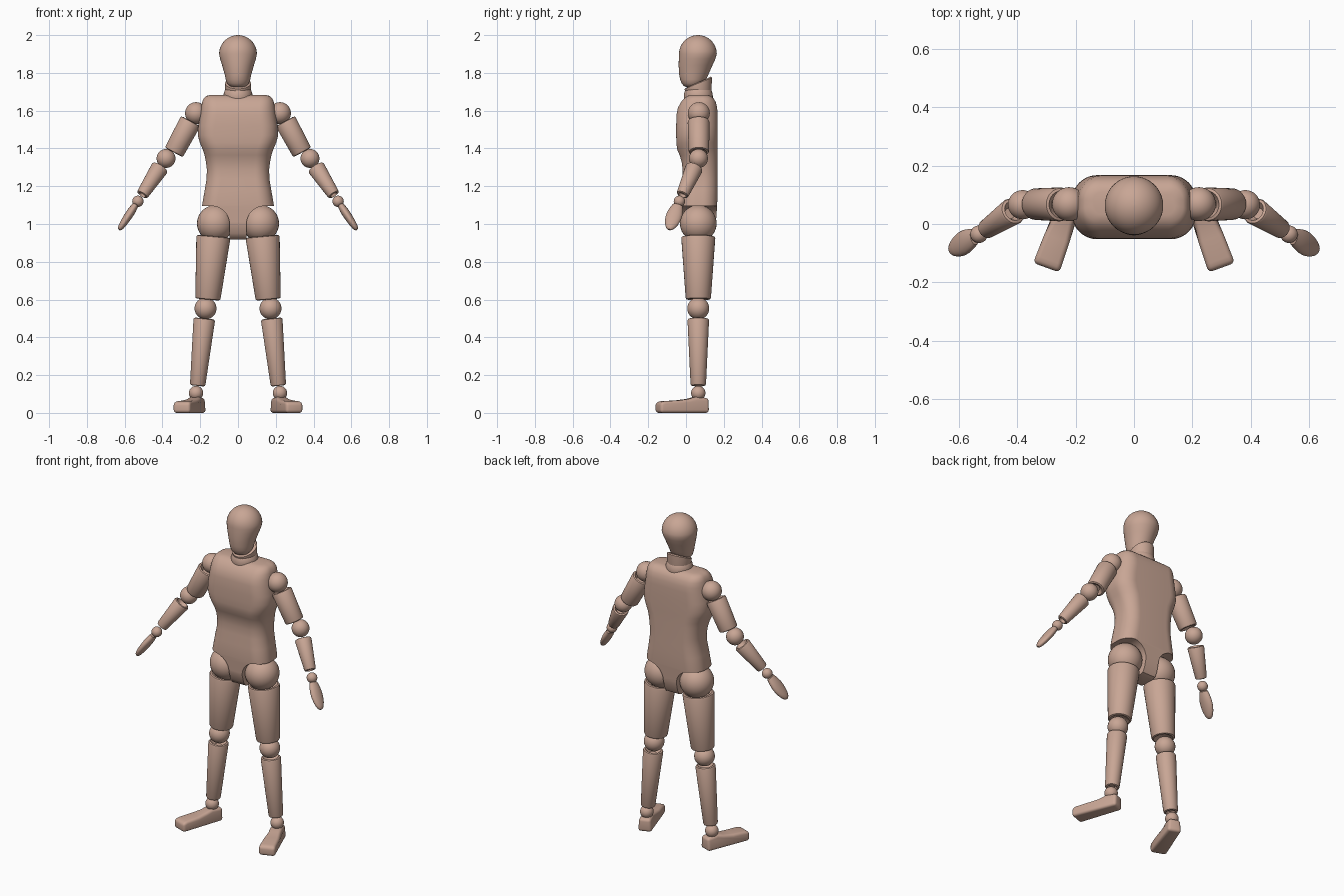
import bpy, bmesh
from math import sin, cos, pi, radians
from mathutils import Vector, Matrix

if "Cube" in bpy.data.objects:
    bpy.data.objects.remove(bpy.data.objects["Cube"])

wood = bpy.data.materials.new("wood")
wood.diffuse_color = (0.58, 0.38, 0.30, 1)
wood.use_nodes = True
wood.node_tree.nodes["Principled BSDF"].inputs["Base Color"].default_value = wood.diffuse_color
CY = 0.065  # depth of the body axis


def finish(name, bm, mirror=False):
    bmesh.ops.recalc_face_normals(bm, faces=bm.faces)
    me = bpy.data.meshes.new(name)
    bm.to_mesh(me)
    bm.free()
    me.materials.append(wood)
    ob = bpy.data.objects.new(name, me)
    bpy.context.collection.objects.link(ob)
    smooth(ob)
    if mirror:
        ob.modifiers.new("Mirror", 'MIRROR').use_mirror_merge = False
    return ob


def smooth(ob):
    bpy.ops.object.select_all(action='DESELECT')
    ob.select_set(True)
    bpy.context.view_layer.objects.active = ob
    bpy.ops.object.shade_smooth_by_angle(angle=radians(35))


def loft(name, rings, mirror=False):
    """Skin a list of equal-length point rings and cap both ends."""
    bm = bmesh.new()
    vs = [[bm.verts.new(p) for p in ring] for ring in rings]
    n = len(vs[0])
    for a, b in zip(vs, vs[1:]):
        for i in range(n):
            j = (i + 1) % n
            bm.faces.new((a[i], a[j], b[j], b[i]))
    bm.faces.new(vs[0])
    bm.faces.new(vs[-1])
    return finish(name, bm, mirror)


def ellipse(z, rx, y0, y1, slant=0.0, n=40):
    c, r = (y0 + y1) / 2, (y1 - y0) / 2
    return [Vector((rx * cos(t), c + r * sin(t), z + slant * sin(t)))
            for t in (2 * pi * i / n for i in range(n))]


def rounded_rect(z, hw, y0, y1, k=10):
    c, hd = (y0 + y1) / 2, (y1 - y0) / 2
    r = 0.8 * min(hw, hd)
    pts = []
    for q, (sx, sy) in enumerate(((1, 1), (-1, 1), (-1, -1), (1, -1))):
        for i in range(k + 1):
            t = (q + i / k) * pi / 2
            pts.append(Vector((sx * (hw - r) + r * cos(t),
                               c + sy * (hd - r) + r * sin(t), z)))
    return pts


def ball(name, loc, r, mirror=True):
    bm = bmesh.new()
    bmesh.ops.create_uvsphere(bm, u_segments=32, v_segments=20, radius=r,
                              matrix=Matrix.Translation(loc))
    return finish(name, bm, mirror)


def limb(name, a, b, r1, r2):
    """Tapered cylinder with softened rims and cupped ends."""
    a, b = Vector(a), Vector(b)
    d = b - a
    L = d.length
    q = d.to_track_quat('Z', 'Y')
    prof = [(0.025, r1 * .4), (0, r1 - .012), (0.003, r1 - .003), (0.01, r1),
            (L - .01, r2), (L - .003, r2 - .003), (L, r2 - .012), (L - .015, r2 * .4)]
    loft(name, [[a + q @ Vector((r * cos(2 * pi * i / 32), r * sin(2 * pi * i / 32), s))
                 for i in range(32)] for s, r in prof], True)


# head: narrow chin growing into a round skull
head = [(1.725, .03, .0, .06), (1.731, .045, -.012, .075), (1.745, .058, -.023, .093),
        (1.765, .065, -.031, .106), (1.79, .07, -.036, .118), (1.84, .084, -.039, .14),
        (1.875, .095, -.038, .156)]
for i in range(12):
    t = radians(i * 8)
    r = 0.1 * cos(t)
    head.append((1.9 + .1 * sin(t), r, .063 - r, .063 + r))
loft("head", [ellipse(*s) for s in head])

# neck ball and slanted collar
ball("neck_ball", (0, CY, 1.675), .077, False)
loft("neck", [ellipse(1.68, .06, .01, .13), ellipse(1.705, .068, -.002, .135, .015),
              ellipse(1.745, .068, -.008, .138, .03), ellipse(1.75, .06, 0, .132, .03)])

# torso
sections = [(.918, .06, .03, .11), (.925, .12, .01, .13), (.95, .17, -.008, .145),
            (1.0, .187, -.024, .158), (1.1, .19, -.03, .165), (1.18, .176, -.027, .167),
            (1.24, .166, -.02, .167), (1.29, .165, -.018, .167), (1.33, .17, -.023, .167),
            (1.365, .177, -.034, .167), (1.395, .187, -.047, .167), (1.43, .202, -.051, .167),
            (1.47, .213, -.052, .167), (1.52, .21, -.052, .167), (1.58, .2, -.05, .167),
            (1.615, .195, -.043, .165), (1.645, .19, -.027, .158), (1.665, .182, -.01, .146),
            (1.678, .168, .008, .13), (1.684, .14, .03, .11)]
torso = loft("torso", [rounded_rect(*s) for s in sections])

# arched leg openings cut through the torso
for side in (-1, 1):
    arch = [(.4, .8), (.4, 1.095)]
    arch += [(.14 + .095 * cos(t), 1 + .095 * sin(t))
             for t in (pi / 2 + i * pi / 24 for i in range(13))]
    arch.append((.045, .8))
    cutter = loft("leg_cutter", [[Vector((side * x, y, z)) for x, z in arch]
                                 for y in (-.4, .5)])
    cutter.hide_render = True
    mod = torso.modifiers.new("Cut", 'BOOLEAN')
    mod.operation = 'DIFFERENCE'
    mod.solver = 'EXACT'
    mod.object = cutter
    bpy.context.view_layer.objects.active = torso
    bpy.ops.object.modifier_apply(modifier=mod.name)
    bpy.data.objects.remove(cutter)
smooth(torso)

# arms
ball("shoulder_ball", (.222, .068, 1.587), .058)
limb("upper_arm", (.25, .067, 1.545), (.34, .068, 1.379), .058, .054)
ball("elbow_ball", (.381, .066, 1.347), .05)
limb("forearm", (.412, .045, 1.30), (.508, -.02, 1.153), .047, .033)
ball("wrist_ball", (.53, -.035, 1.12), .03)

# hand: flat mitten along the forearm direction
start, end = Vector((.543, -.043, 1.1)), Vector((.63, -.09, .968))
axis = (end - start).normalized()
across = (Vector((0, 1, 0)) - axis * axis.y).normalized()
thick = axis.cross(across)
hand = [(0, .022, .012), (.004, .028, .017), (.03, .036, .021), (.06, .042, .022),
        (.09, .042, .021), (.12, .036, .019), (.142, .027, .016), (.155, .018, .012),
        (.162, .008, .006)]
loft("hand", [[start + axis * s + across * (w * cos(i * pi / 14)) + thick * (h * sin(i * pi / 14))
               for i in range(28)] for s, w, h in hand], True)

# legs
ball("hip_ball", (.12, CY, 1.003), .097)
limb("thigh", (.13, CY, .935), (.16, CY, .6), .09, .067)
ball("knee_ball", (.172, CY, .553), .058)
limb("shin", (.178, CY, .5), (.214, CY, .143), .057, .041)
ball("ankle_ball", (.222, CY, .105), .038)

# foot: side profile extruded across, softened and turned outward
profile = [(.05, 0), (.05, .078), (-.02, .085), (-.06, .074), (-.12, .066),
           (-.2, .062), (-.228, .055), (-.228, 0)]
bm = bmesh.new()
sides = [[bm.verts.new((s * (.04 - .035 * min(y, 0) + (-.006 if z > .07 else 0)), y, z))
          for y, z in profile] for s in (-1, 1)]
n = len(profile)
for i in range(n):
    j = (i + 1) % n
    bm.faces.new((sides[0][i], sides[0][j], sides[1][j], sides[1][i]))
for s in sides:
    bm.faces.new(s)
bmesh.ops.recalc_face_normals(bm, faces=bm.faces)
sharp = [e for e in bm.edges if e.calc_face_angle(0) > radians(30)]
bmesh.ops.bevel(bm, geom=sharp, offset=.016, segments=4, profile=.5, affect='EDGES')
bm.transform(Matrix.Translation((.222, CY, 0)) @ Matrix.Rotation(radians(20), 4, 'Z'))
finish("foot", bm, True)
